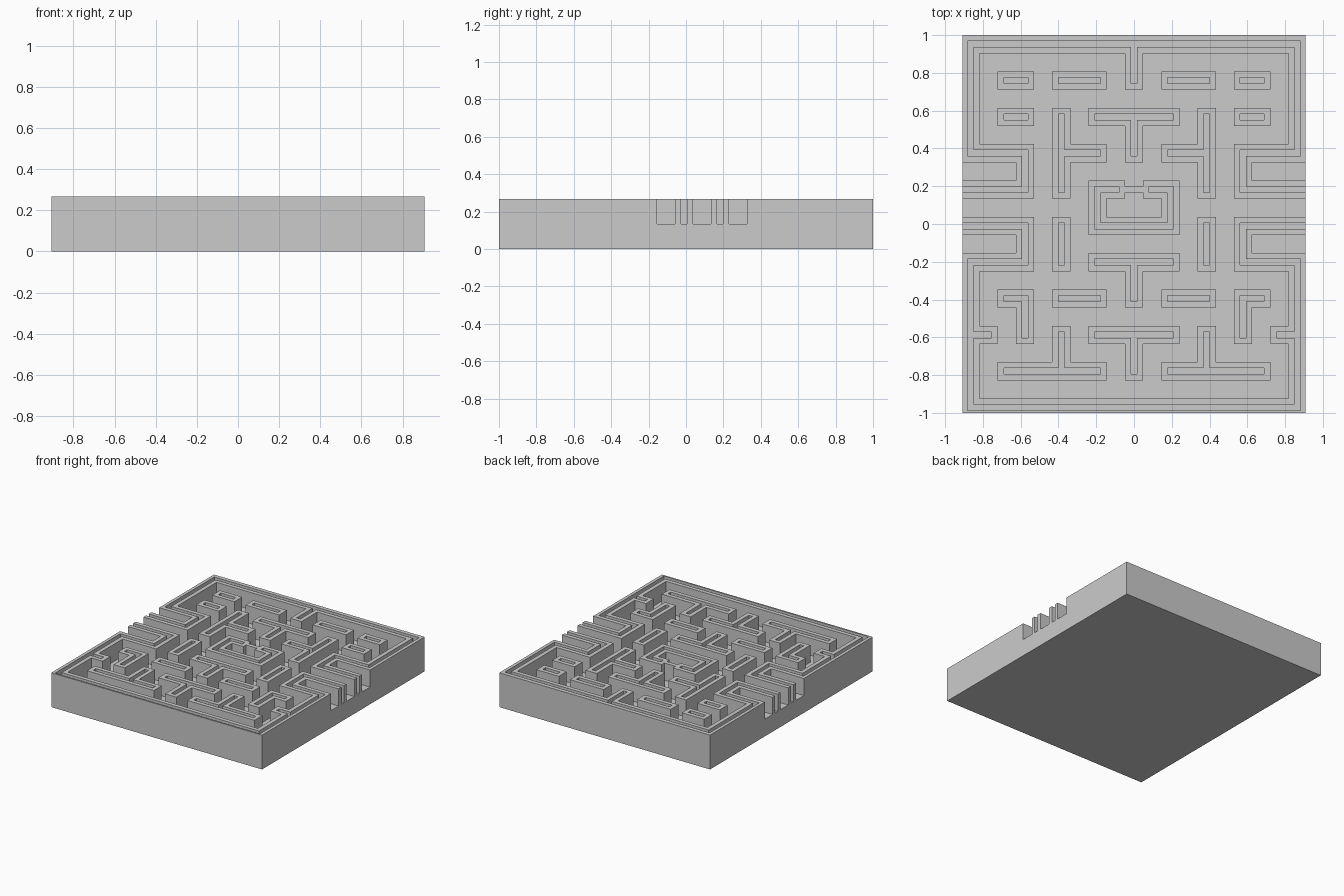
import bpy
import bmesh

if "Cube" in bpy.data.objects:
    bpy.data.objects.remove(bpy.data.objects["Cube"], do_unlink=True)

# Left half of the plan plus the middle column; '#' is a wall tile, '=' the thin gate
HALF = [
    "##########",
    "#........#",
    "#.##.###.#",
    "#.........",
    "#.##.#.###",
    "#....#...#",
    "####.###.#",
    "...#.#....",
    "####.#.##=",
    ".......#..",
    "####.#.###",
    "...#.#....",
    "####.#.###",
    "#........#",
    "#.##.###.#",
    "#..#......",
    "##.#.#.###",
    "#....#...#",
    "#.######.#",
    "#.........",
    "##########",
]
PLAN = [row + row[-2::-1] for row in HALF]
ROWS, COLS = len(PLAN), len(PLAN[0])
STEP = 0.03206            # rim and groove width, a third of a tile
HALF_X, HALF_Y = 0.907, 1.0
FLOOR, TOP = 0.134, 0.267
OPEN_ROWS = (8, 10)       # grooves that run out through the sides


def is_wall(r, c):
    if c < 0 or c >= COLS:
        return r in OPEN_ROWS
    return 0 <= r < ROWS and PLAN[r][c] == "#"


def raised(i, j):
    """True where a third-of-a-tile cell stands up as a rim."""
    if not (0 <= i < COLS * 3 and 0 <= j < ROWS * 3):
        return False
    c, r = i // 3, j // 3
    dx, dy = i % 3 - 1, j % 3 - 1
    if PLAN[r][c] == "=":
        return dy == 0
    if PLAN[r][c] != "#":
        return False
    if dx and dy:
        return True
    return not is_wall(r + dy, c + dx)


def grid_x(i):
    return max(-HALF_X, min(HALF_X, (i - COLS * 1.5) * STEP))


def grid_y(j):
    return max(-HALF_Y, HALF_Y - j * STEP)


def make_object(name, bm, material):
    bmesh.ops.recalc_face_normals(bm, faces=bm.faces)
    mesh = bpy.data.meshes.new(name)
    bm.to_mesh(mesh)
    bm.free()
    mesh.materials.append(material)
    obj = bpy.data.objects.new(name, mesh)
    bpy.context.collection.objects.link(obj)
    return obj


grey = bpy.data.materials.new("plain_grey")
grey.use_nodes = True
colour = (0.6, 0.6, 0.6, 1)
grey.diffuse_color = colour
grey.node_tree.nodes["Principled BSDF"].inputs["Base Color"].default_value = colour

# Solid base slab
bm = bmesh.new()
bmesh.ops.create_cube(bm, size=1)
for v in bm.verts:
    v.co = (v.co.x * 2 * HALF_X, v.co.y * 2 * HALF_Y, (v.co.z + 0.5) * FLOOR)
make_object("base_slab", bm, grey)

# Maze walls: hollow-topped rims rising from the slab
bm = bmesh.new()
corners = {}


def corner(i, j, z):
    if (i, j, z) not in corners:
        corners[i, j, z] = bm.verts.new((grid_x(i), grid_y(j), z))
    return corners[i, j, z]


for j in range(ROWS * 3):
    for i in range(COLS * 3):
        if not raised(i, j):
            continue
        ring = [(i, j), (i, j + 1), (i + 1, j + 1), (i + 1, j)]
        bm.faces.new([corner(*p, TOP) for p in ring])
        # Side faces only where the neighbouring cell is low
        for k, (di, dj) in enumerate([(-1, 0), (0, 1), (1, 0), (0, -1)]):
            if not raised(i + di, j + dj):
                a, b = ring[k], ring[(k + 1) % 4]
                bm.faces.new([corner(*b, TOP), corner(*a, TOP),
                              corner(*a, FLOOR), corner(*b, FLOOR)])
make_object("maze_walls", bm, grey)
